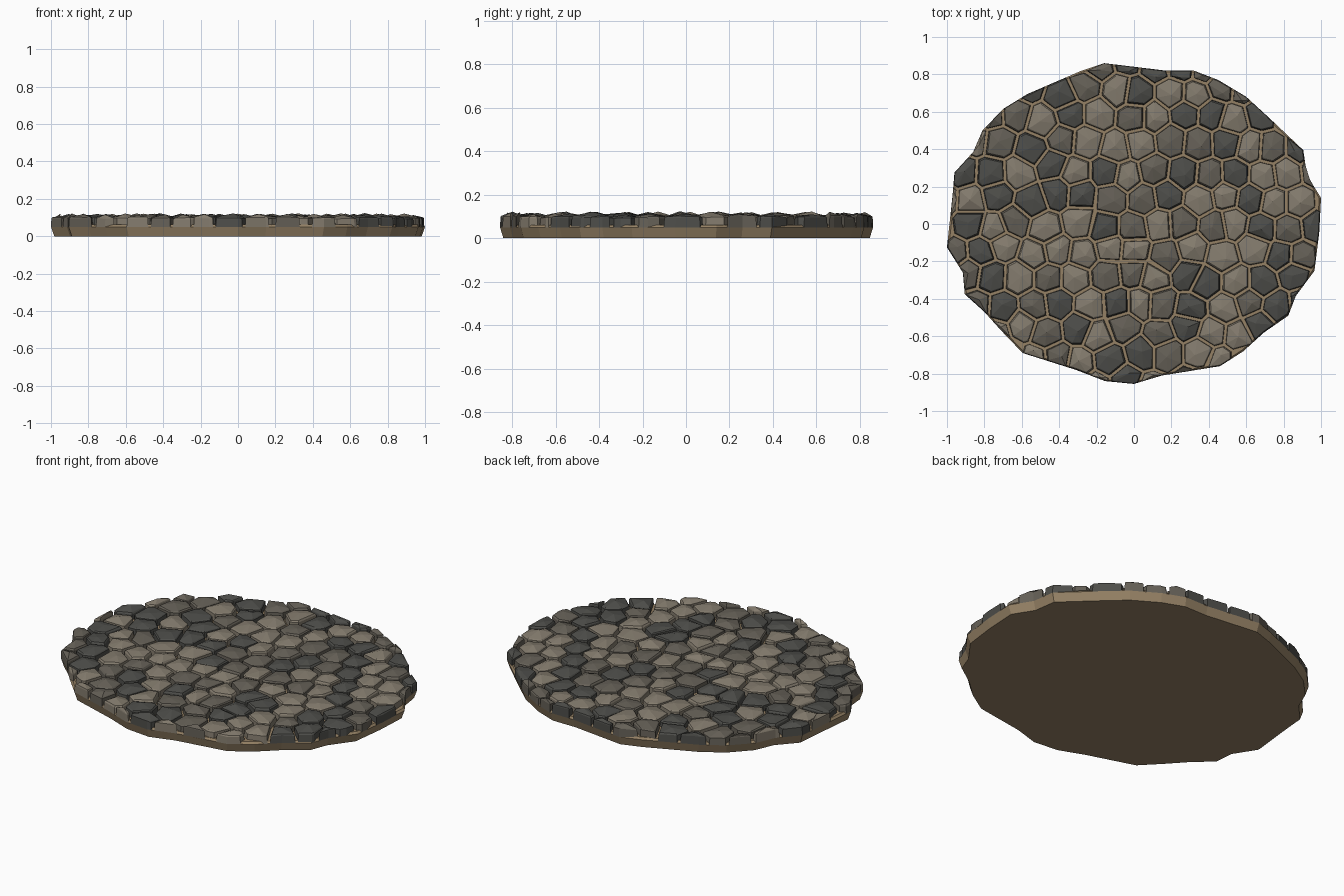
import bpy, bmesh, random
from mathutils import Vector

if "Cube" in bpy.data.objects:
    bpy.data.objects.remove(bpy.data.objects["Cube"])

random.seed(7)
OUTLINE = [Vector(p) for p in [
    (-.16, .86), (.17, .82), (.32, .82), (.45, .77), (.60, .68), (.72, .57), (.905, .395),
    (.925, .26), (1, .14), (.99, -.05), (.965, -.25), (.865, -.385), (.825, -.49),
    (.695, -.58), (.585, -.68), (.46, -.76), (.15, -.81), (0, -.855), (-.155, -.84),
    (-.31, -.78), (-.595, -.69), (-.71, -.57), (-.80, -.47), (-.905, -.375),
    (-.915, -.26), (-1, -.125), (-.97, .155), (-.96, .275), (-.86, .385), (-.81, .50),
    (-.70, .615), (-.57, .695), (-.28, .82)]][::-1]


def material(name, rgb):
    m = bpy.data.materials.new(name)
    m.diffuse_color = (*rgb, 1)
    m.use_nodes = True
    m.node_tree.nodes["Principled BSDF"].inputs["Base Color"].default_value = m.diffuse_color
    return m


def finish(bm, name, mats):
    bmesh.ops.recalc_face_normals(bm, faces=bm.faces)
    me = bpy.data.meshes.new(name)
    bm.to_mesh(me)
    bm.free()
    for m in mats:
        me.materials.append(m)
    ob = bpy.data.objects.new(name, me)
    bpy.context.collection.objects.link(ob)


def ring(bm, pts, z, centre=Vector((0, 0)), scale=1, jitter=0):
    return [bm.verts.new((*(centre + (p - centre) * scale), z + random.uniform(-jitter, jitter)))
            for p in pts]


def bridge(bm, a, b, mat=0):
    for i in range(len(a)):
        j = (i + 1) % len(a)
        bm.faces.new((a[i], a[j], b[j], b[i])).material_index = mat


def clip(poly, point, normal):
    """Keep the side of the polygon behind the line."""
    out = []
    for a, b in zip(poly, poly[1:] + poly[:1]):
        da, db = (a - point).dot(normal), (b - point).dot(normal)
        if da <= 0:
            out.append(a)
        if da * db < 0:
            out.append(a.lerp(b, da / (da - db)))
    return out


def tidy(poly):
    """Drop points that sit almost on top of their neighbour."""
    return [p for p, q in zip(poly, poly[1:] + poly[:1]) if (p - q).length > .012]


def area_centre(poly):
    total, c = 0, Vector((0, 0))
    for a, b in zip(poly, poly[1:] + poly[:1]):
        w = a.x * b.y - b.x * a.y
        total += w / 2
        c += (a + b) * w / 6
    return abs(total), (c / total if total else c)


# Earth slab under the paving
bm = bmesh.new()
low = ring(bm, OUTLINE, 0, scale=.982)
mid = ring(bm, OUTLINE, .05)
top = ring(bm, OUTLINE, .062, scale=.99)
bridge(bm, low, mid)
bridge(bm, mid, top)
bm.faces.new(low)
bm.faces.new(top)
finish(bm, "earth_slab", [material("earth", (.30, .22, .13))])

# Stone centres on a jittered grid
seeds = []
for r in range(-7, 8):
    for c in range(-8, 9):
        seeds.append(Vector((c * .146 + (.03 if r % 2 else -.03) + random.uniform(-.033, .033),
                             r * .143 + random.uniform(-.033, .033))))

# Faceted cobbles: each cell is the outline cut by the lines halfway to its neighbours
bm = bmesh.new()
GAP = .007
for s in seeds:
    cell = OUTLINE
    for n in seeds:
        d = n - s
        if 0 < d.length < .5:
            d.normalize()
            cell = clip(cell, (s + n) / 2 - d * GAP, d)
    cell = tidy(cell)
    if len(cell) < 3:
        continue
    area, centre = area_centre(cell)
    if area < .0015:
        continue
    shade = random.randrange(3)
    height = random.uniform(.097, .106)
    foot = ring(bm, cell, .05)
    rim = ring(bm, cell, height - .006, centre, .96, .003)
    crown = ring(bm, cell, height, centre, .87, .003)
    bridge(bm, foot, rim, shade)
    bridge(bm, rim, crown, shade)
    peak = centre + Vector((random.uniform(-.018, .018), random.uniform(-.018, .018)))
    apex = bm.verts.new((*peak, height + random.uniform(.008, .02)))
    for i in range(len(crown)):
        bm.faces.new((crown[i], crown[(i + 1) % len(crown)], apex)).material_index = shade
    bm.faces.new(foot).material_index = shade
finish(bm, "cobblestones", [material("light_stone", (.23, .20, .155)),
                            material("mid_stone", (.13, .117, .095)),
                            material("dark_stone", (.075, .075, .068))])
